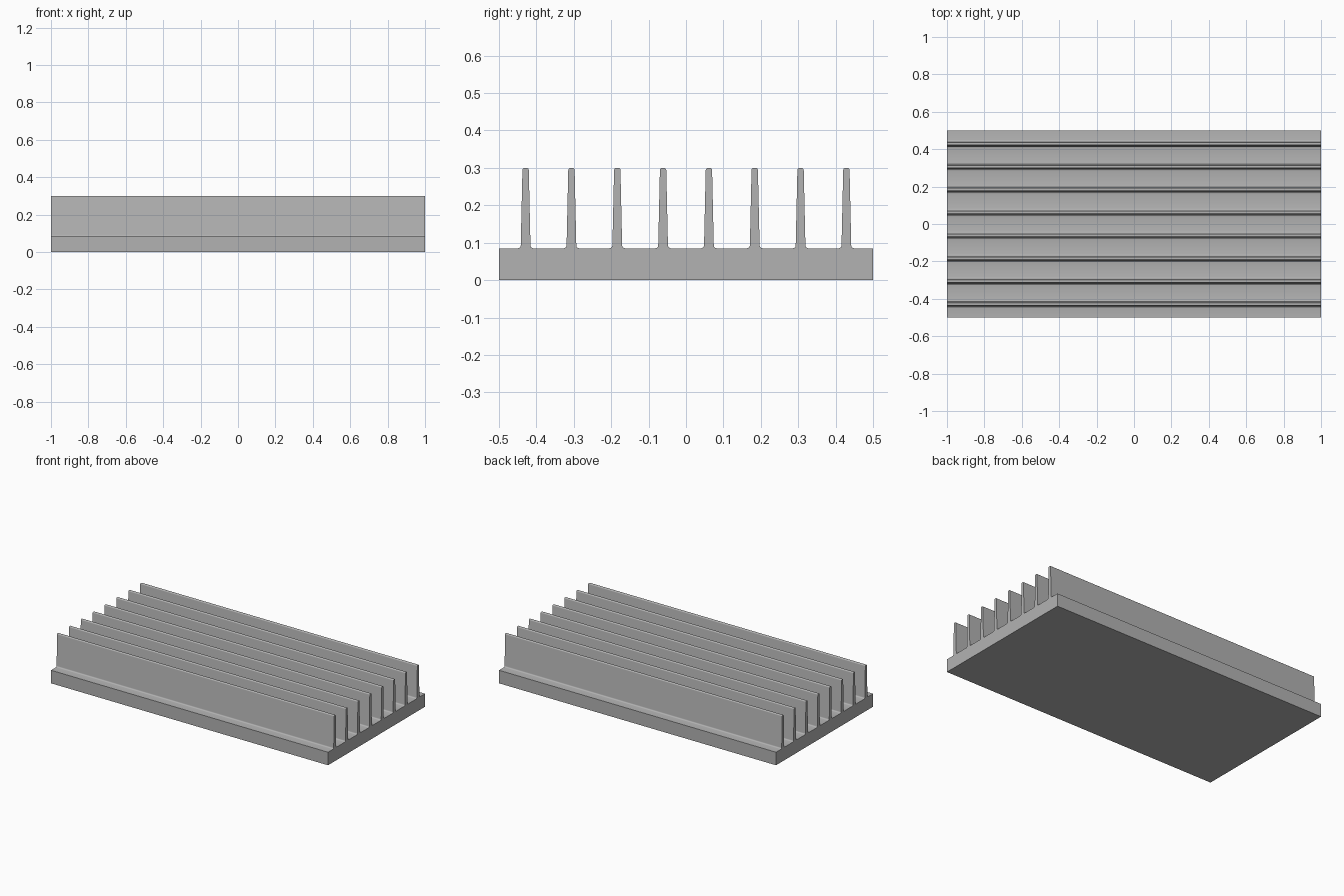
import bpy, bmesh, math

if "Cube" in bpy.data.objects:
    bpy.data.objects.remove(bpy.data.objects["Cube"])

LENGTH, DEPTH = 2.0, 1.0
BASE_Z, TOP_Z = 0.085, 0.30
FINS, PITCH = 8, 0.1225
FOOT_R, TIP_R = 0.008, 0.006      # fillet at the foot, rounding at the tip
FOOT_W, TIP_W = 0.013, 0.0085     # half widths of the tapered fin
STEPS = 4

metal = bpy.data.materials.new("grey_metal")
metal.diffuse_color = (0.45, 0.45, 0.45, 1)
metal.use_nodes = True
metal.node_tree.nodes["Principled BSDF"].inputs["Base Color"].default_value = metal.diffuse_color


def arc(cy, cz, r, a0, a1):
    """Points on a quarter arc in the y-z plane."""
    angles = [math.radians(a0 + (a1 - a0) * i / STEPS) for i in range(STEPS + 1)]
    return [(cy + r * math.cos(a), cz + r * math.sin(a)) for a in angles]


# Half outline of one fin, from the base up to the tip
half = (arc(FOOT_W + FOOT_R, BASE_Z + FOOT_R, FOOT_R, 270, 180)
        + arc(TIP_W - TIP_R, TOP_Z - TIP_R, TIP_R, 0, 90))

# Full cross-section: base slab with the row of fins on top
profile = [(-DEPTH / 2, BASE_Z), (-DEPTH / 2, 0), (DEPTH / 2, 0), (DEPTH / 2, BASE_Z)]
for i in reversed(range(FINS)):
    c = (i - (FINS - 1) / 2) * PITCH
    profile += [(c + y, z) for y, z in half]
    profile += [(c - y, z) for y, z in reversed(half)]

# Extrude the section along x
bm = bmesh.new()
face = bm.faces.new([bm.verts.new((-LENGTH / 2, y, z)) for y, z in profile])
ext = bmesh.ops.extrude_face_region(bm, geom=[face], use_keep_orig=True)
moved = [g for g in ext["geom"] if isinstance(g, bmesh.types.BMVert)]
bmesh.ops.translate(bm, vec=(LENGTH, 0, 0), verts=moved)
bmesh.ops.recalc_face_normals(bm, faces=bm.faces)
mesh = bpy.data.meshes.new("finned_heat_sink")
bm.to_mesh(mesh)
bm.free()
mesh.materials.append(metal)

sink = bpy.data.objects.new("finned_heat_sink", mesh)
bpy.context.collection.objects.link(sink)
bpy.context.view_layer.objects.active = sink
sink.select_set(True)
bpy.ops.object.shade_smooth_by_angle(angle=math.radians(30))
